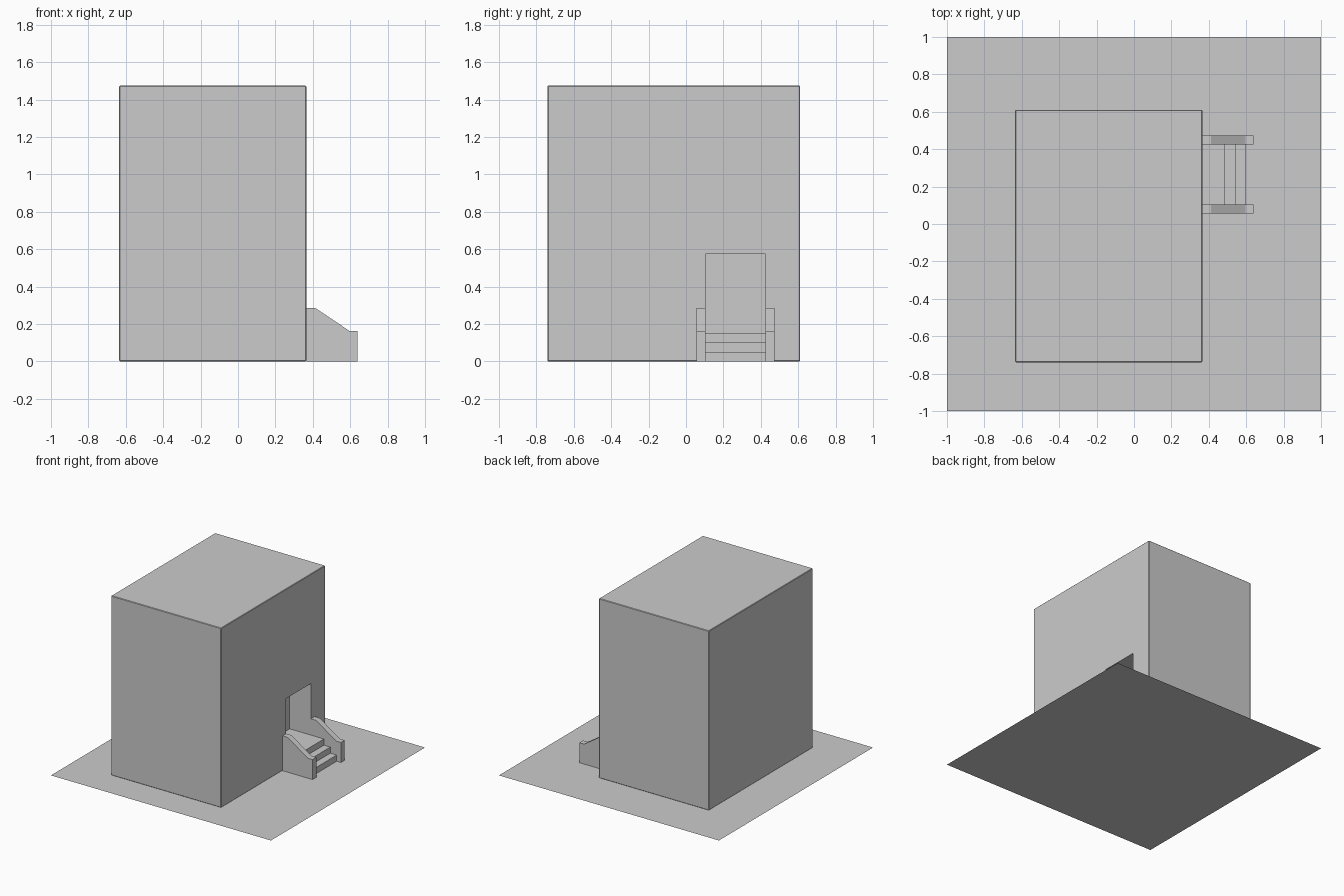
import bpy, bmesh

if "Cube" in bpy.data.objects:
    bpy.data.objects.remove(bpy.data.objects["Cube"])

DOOR_Y0, DOOR_Y1 = 0.105, 0.425
WALL_X = 0.365


def add_object(name, bm):
    bmesh.ops.recalc_face_normals(bm, faces=bm.faces)
    mesh = bpy.data.meshes.new(name)
    bm.to_mesh(mesh)
    bm.free()
    obj = bpy.data.objects.new(name, mesh)
    bpy.context.collection.objects.link(obj)
    return obj


def box(name, lo, hi):
    bm = bmesh.new()
    bmesh.ops.create_cube(bm, size=1)
    for v in bm.verts:
        v.co = [a + (b - a) * (c + 0.5) for a, b, c in zip(lo, hi, v.co)]
    return add_object(name, bm)


def extrude_y(name, profile, y0, y1):
    """Extrude an (x, z) outline from y0 to y1."""
    bm = bmesh.new()
    face = bm.faces.new([bm.verts.new((x, y0, z)) for x, z in profile])
    ext = bmesh.ops.extrude_face_region(bm, geom=[face])["geom"]
    moved = [g for g in ext if isinstance(g, bmesh.types.BMVert)]
    bmesh.ops.translate(bm, verts=moved, vec=(0, y1 - y0, 0))
    return add_object(name, bm)


# Flat square site
bm = bmesh.new()
bmesh.ops.create_grid(bm, x_segments=1, y_segments=1, size=1)
ground = add_object("site_base", bm)
if ground.data.polygons[0].normal.z < 0:
    ground.data.flip_normals()

# Main block with a tiny chamfer and a recessed doorway
block = box("building_block", (-0.635, -0.74, 0), (WALL_X, 0.61, 1.475))
chamfer = block.modifiers.new("chamfer", 'BEVEL')
chamfer.width = 0.004
chamfer.segments = 1

cutter = box("doorway_cutter", (WALL_X - 0.193, DOOR_Y0, 0.152),
             (WALL_X + 0.1, DOOR_Y1, 0.575))
cutter.hide_render = True
cut = block.modifiers.new("doorway", 'BOOLEAN')
cut.operation = 'DIFFERENCE'
cut.solver = 'EXACT'
cut.object = cutter

# Bake the modifiers so the cutter can be removed
graph = bpy.context.evaluated_depsgraph_get()
baked = bpy.data.meshes.new_from_object(block.evaluated_get(graph))
block.modifiers.clear()
block.data = baked
bpy.data.objects.remove(cutter)

# Stair: landing and two lower steps
stair = [(WALL_X, 0), (0.6, 0), (0.6, 0.051), (0.542, 0.051), (0.542, 0.101),
         (0.484, 0.101), (0.484, 0.152), (WALL_X, 0.152)]
extrude_y("entry_steps", stair, DOOR_Y0, DOOR_Y1)

# Sloped side walls of the stair
cheek = [(WALL_X, 0), (0.638, 0), (0.638, 0.164), (0.595, 0.164),
         (0.413, 0.286), (WALL_X, 0.286)]
for side, y0 in (("near", DOOR_Y0 - 0.048), ("far", DOOR_Y1)):
    extrude_y("stair_wall_" + side, cheek, y0, y0 + 0.048)
